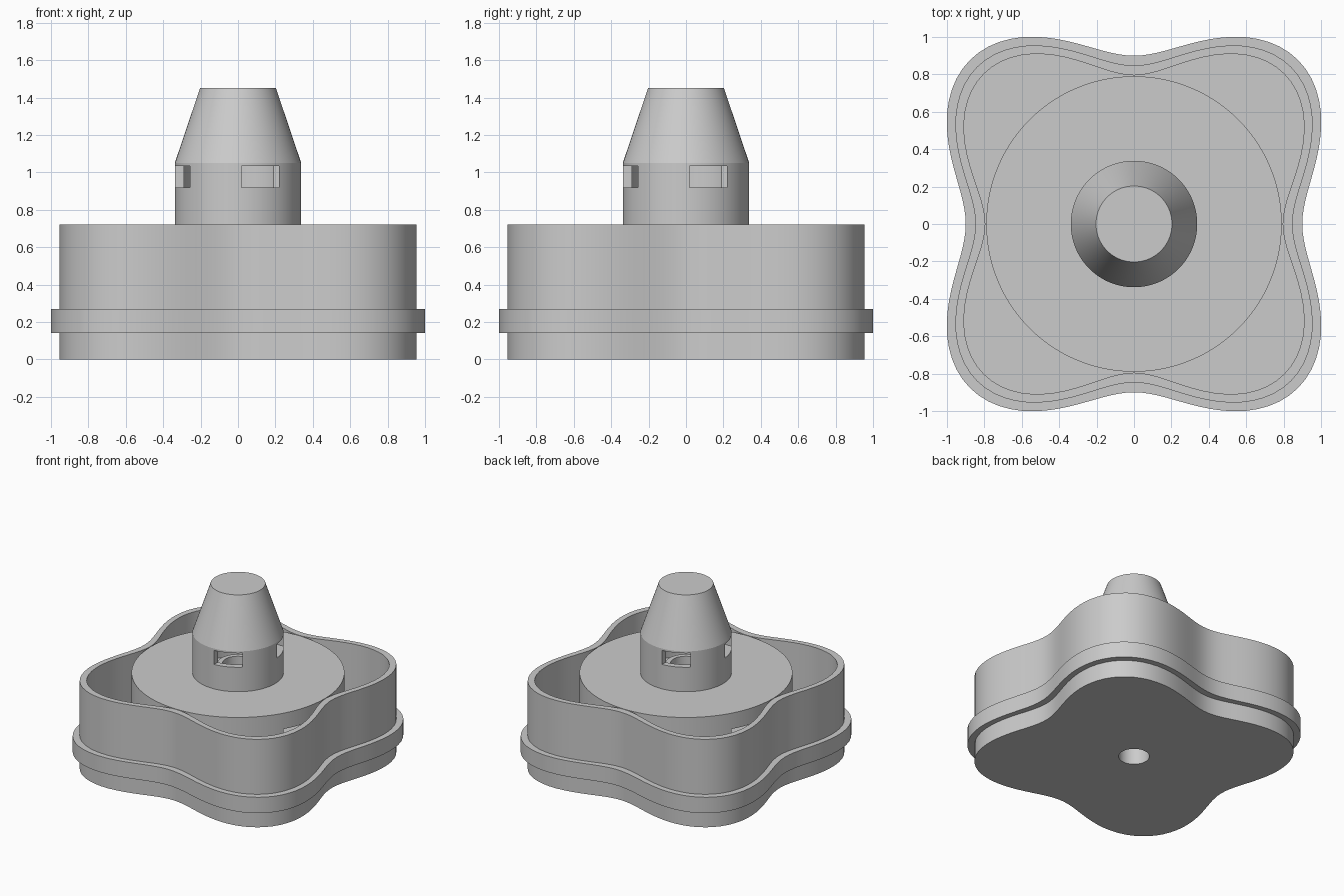
import bpy, bmesh, math
from mathutils import Matrix, Vector

cube = bpy.data.objects.get("Cube")
if cube:
    bpy.data.objects.remove(cube, do_unlink=True)

SEGMENTS = 128
LOBE = 0.17      # depth of the four-lobed outline

grey = bpy.data.materials.new("plain grey")
grey.use_nodes = True
colour = (0.6, 0.6, 0.6, 1)
grey.diffuse_color = colour
grey.node_tree.nodes["Principled BSDF"].inputs["Base Color"].default_value = colour


def add_object(name, bm):
    bmesh.ops.recalc_face_normals(bm, faces=bm.faces)
    mesh = bpy.data.meshes.new(name)
    bm.to_mesh(mesh)
    bm.free()
    obj = bpy.data.objects.new(name, mesh)
    bpy.context.collection.objects.link(obj)
    mesh.materials.append(grey)
    return obj


def revolve(name, profile):
    """Sweep a closed profile of (radius, height, lobed) round the z axis."""
    bm = bmesh.new()
    rings = []
    for i in range(SEGMENTS):
        a = math.tau * i / SEGMENTS
        ring = []
        for radius, z, lobed in profile:
            r = radius - LOBE * math.cos(4 * a) * lobed
            ring.append(bm.verts.new((r * math.cos(a), r * math.sin(a), z)))
        rings.append(ring)
    n = len(profile)
    for i in range(SEGMENTS):
        p, q = rings[i], rings[(i + 1) % SEGMENTS]
        for j in range(n):
            k = (j + 1) % n
            if profile[j][0] or profile[k][0]:
                bm.faces.new((p[j], q[j], q[k], p[k]))
    bmesh.ops.remove_doubles(bm, verts=bm.verts, dist=1e-5)
    return add_object(name, bm)


def cut_four_slots(obj, low, high):
    """Cut the same box-shaped slot on all four sides."""
    bm = bmesh.new()
    low, high = Vector(low), Vector(high)
    size = high - low
    for i in range(4):
        matrix = (Matrix.Rotation(i * math.pi / 2, 4, 'Z')
                  @ Matrix.Translation((low + high) / 2)
                  @ Matrix.Diagonal((*size, 1)))
        bmesh.ops.create_cube(bm, size=1, matrix=matrix)
    cutter = add_object("slot_cutter", bm)
    cutter.hide_render = True
    mod = obj.modifiers.new("slots", 'BOOLEAN')
    mod.operation = 'DIFFERENCE'
    mod.solver = 'EXACT'
    mod.object = cutter
    select(obj)
    bpy.ops.object.modifier_apply(modifier=mod.name)
    bpy.data.objects.remove(cutter, do_unlink=True)


def select(obj):
    bpy.ops.object.select_all(action='DESELECT')
    obj.select_set(True)
    bpy.context.view_layer.objects.active = obj


# Lobed tray with flange, floor and central open tube
OUTER, INNER, FLANGE = 1.0175, 0.965, 1.07
tray = revolve("lobed_tray", [
    (0.114, 0, 0), (OUTER, 0, 1),
    (OUTER, 0.14, 1), (FLANGE, 0.14, 1), (FLANGE, 0.27, 1), (OUTER, 0.27, 1),
    (OUTER, 0.72, 1), (INNER, 0.72, 1), (INNER, 0.05, 1),
    (0.15, 0.05, 0), (0.15, 0.8, 0), (0.114, 0.8, 0)])

# Hollow drum with a flat lid
drum = revolve("inner_drum", [
    (0.79, 0.05, 0), (0.79, 0.72, 0), (0.14, 0.72, 0),
    (0.14, 0.67, 0), (0.74, 0.67, 0), (0.74, 0.05, 0)])
cut_four_slots(drum, (0.55, -0.39, 0.47), (0.9, -0.19, 0.59))

# Hollow tapered tower with a closed top
tower = revolve("tapered_tower", [
    (0.338, 0.72, 0), (0.338, 1.05, 0), (0.203, 1.45, 0), (0, 1.45, 0),
    (0, 1.4, 0), (0.17, 1.4, 0), (0.29, 1.05, 0), (0.29, 0.72, 0)])
cut_four_slots(tower, (0.15, 0.02, 0.92), (0.5, 0.22, 1.035))

for part in (tray, drum, tower):
    select(part)
    bpy.ops.object.shade_smooth_by_angle(angle=math.radians(15))
